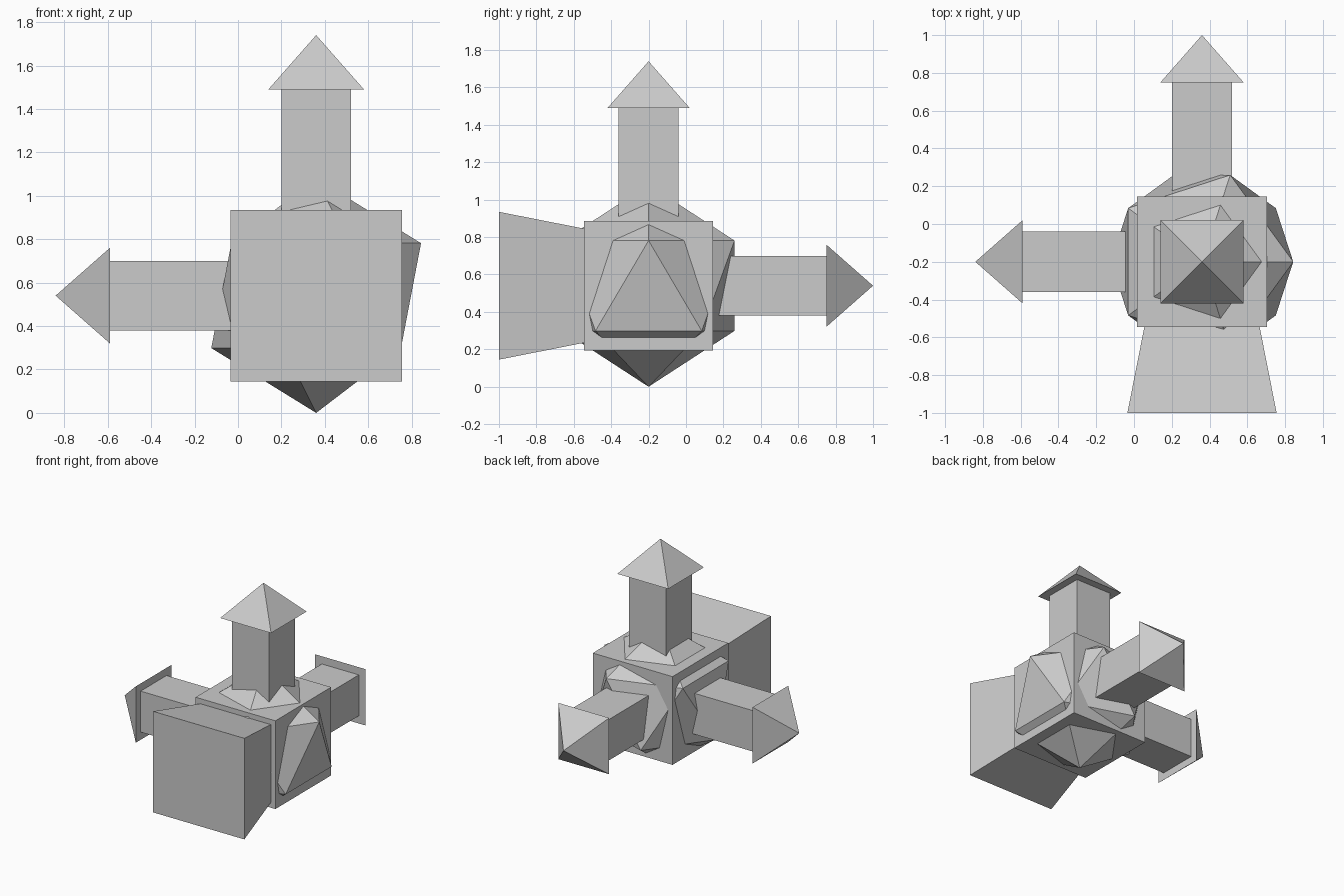
import bpy, bmesh, math
from mathutils import Matrix, Vector

if "Cube" in bpy.data.objects:
    bpy.data.objects.remove(bpy.data.objects["Cube"])

C = Vector((0.36, -0.2, 0.54))  # shared hub centre


def make_object(name, bm):
    bmesh.ops.remove_doubles(bm, verts=bm.verts, dist=1e-5)
    bmesh.ops.recalc_face_normals(bm, faces=bm.faces)
    mesh = bpy.data.meshes.new(name)
    bm.to_mesh(mesh)
    bm.free()
    obj = bpy.data.objects.new(name, mesh)
    bpy.context.collection.objects.link(obj)
    return obj


def square_taper(name, direction, start, end, half_start, half_end):
    """Four-sided prism, frustum or pyramid running outward from the hub."""
    turn = Vector(direction).to_track_quat('Z', 'Y').to_matrix().to_4x4()
    place = (Matrix.Translation(C) @ turn
             @ Matrix.Translation((0, 0, (start + end) / 2))
             @ Matrix.Rotation(math.radians(45), 4, 'Z'))
    bm = bmesh.new()
    bmesh.ops.create_cone(bm, cap_ends=True, segments=4,
                          radius1=half_start * math.sqrt(2),
                          radius2=half_end * math.sqrt(2),
                          depth=end - start, matrix=place)
    return make_object(name, bm)


# Central cube
bm = bmesh.new()
bmesh.ops.create_cube(bm, size=0.69, matrix=Matrix.Translation(C))
make_object("hub_cube", bm)

# Faceted ball poking through the cube faces
bm = bmesh.new()
bmesh.ops.create_icosphere(bm, subdivisions=1, radius=0.54,
                           matrix=Matrix.Translation(C))
make_object("hub_ball", bm)

# Three arrows: shaft and pyramid head
for side, d in {"top": (0, 0, 1), "left": (-1, 0, 0), "back": (0, 1, 0)}.items():
    square_taper(side + "_arrow_shaft", d, 0.0, 0.95, 0.16, 0.16)
    square_taper(side + "_arrow_head", d, 0.95, 1.2, 0.22, 0.0)

# Flared block at the front
square_taper("front_flared_block", (0, -1, 0), 0.0, 0.8, 0.237, 0.395)
